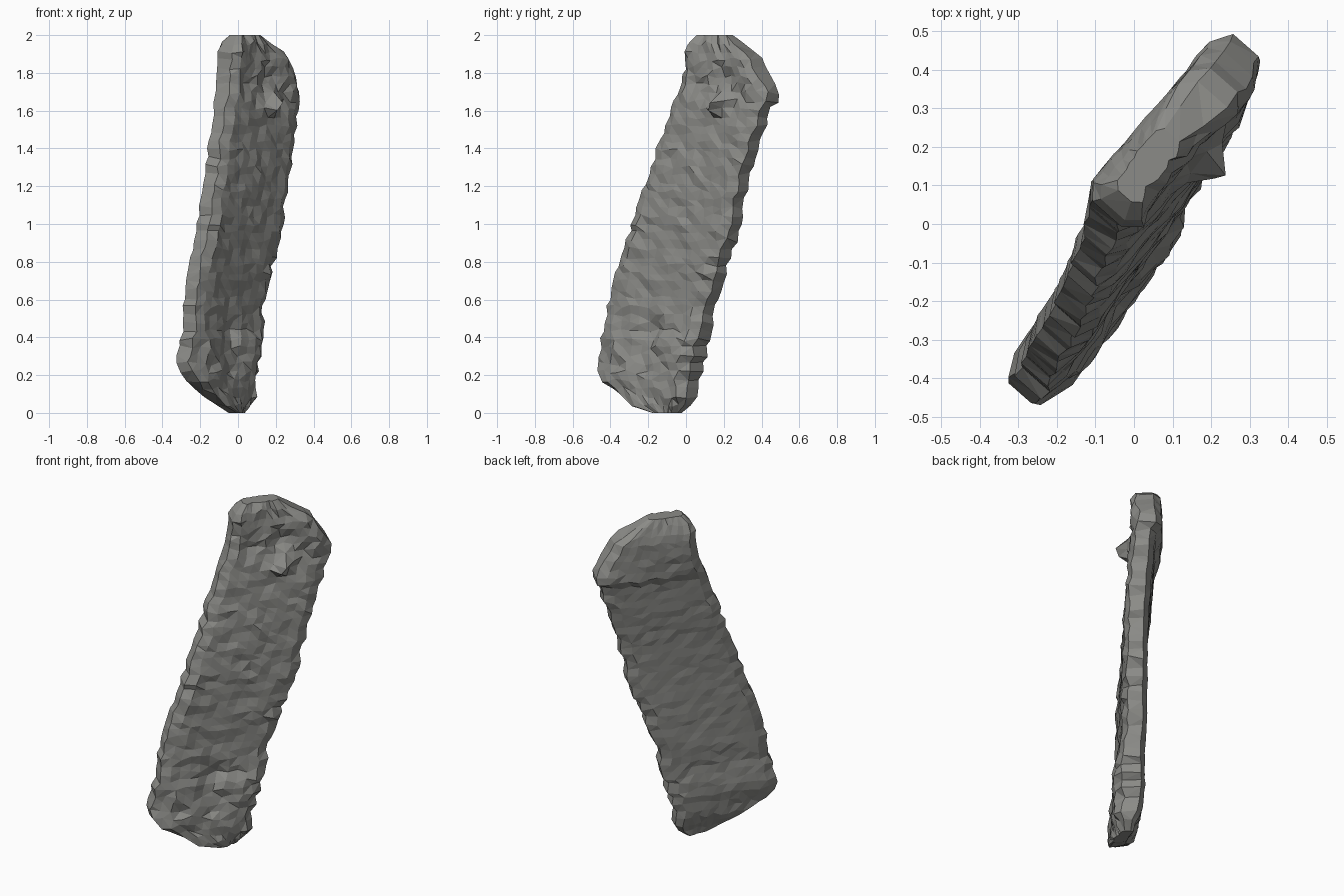
import bpy, bmesh, math, random
from mathutils import Vector, noise

if "Cube" in bpy.data.objects:
    bpy.data.objects.remove(bpy.data.objects["Cube"])

random.seed(4)
# Stone outline: height, x min, x max, y min, y max
ROWS = [
    (0.00, -.06, .06, -.20, .00), (.05, -.13, .09, -.31, .035),
    (.12, -.22, .09, -.38, .06), (.20, -.30, .09, -.485, .08),
    (.28, -.33, .10, -.47, .10), (.40, -.30, .125, -.45, .12),
    (.60, -.28, .145, -.41, .165), (.80, -.255, .195, -.36, .225),
    (1.00, -.215, .245, -.295, .29), (1.20, -.18, .27, -.225, .325),
    (1.40, -.155, .295, -.155, .38), (1.60, -.13, .325, -.095, .445),
    (1.66, -.11, .33, -.065, .485), (1.76, -.10, .32, -.02, .455),
    (1.86, -.10, .28, -.01, .40), (1.93, -.10, .22, -.01, .34),
    (2.00, -.05, .13, .04, .25)]
# Carved relief on the front: u across, z, radius, height
RELIEF = [(.56, 1.64, .06, .10), (.85, .30, .14, .05), (.30, .28, .12, .03),
          (.12, 1.91, .08, .035), (.55, 1.77, .09, -.03), (.82, 1.75, .10, .015),
          (.50, .45, .07, -.04), (.15, .48, .08, -.01), (.70, .15, .10, .02)]
COLS = 12


def outline(z):
    for a, b in zip(ROWS, ROWS[1:]):
        if z <= b[0] + 1e-6:
            t = (z - a[0]) / (b[0] - a[0])
            return [p + (q - p) * t for p, q in zip(a[1:], b[1:])]
    return ROWS[-1][1:]


def section(z):
    """Closed ring of points: front face left to right, then back face."""
    x0, x1, y0, y1 = outline(z)
    inset = .05
    d = Vector((.66, .75, 0))
    n = Vector((.75, -.66, 0))
    left = Vector((x0 + inset, y0 + inset, z)) - d * random.uniform(.012, .035)
    right = Vector((x1 - inset, y1 - inset, z)) + d * random.uniform(.015, .04)
    width = (right - left).length
    cap = min(1, .5 + min(z, 2 - z) / .1 * .5)
    ring = []
    for side in (1, -1):
        for i in range(COLS):
            u = i / (COLS - 1)
            if side < 0:
                u = 1 - u
            p = left.lerp(right, u)
            h = (.06 if side > 0 else .076) * cap
            if side < 0 and z > 1.62:
                h += .02 * cap
            elif side > 0:
                for ru, rz, r, amp in RELIEF:
                    dist = math.hypot((u - ru) * width, z - rz)
                    h += amp * math.exp(-(dist / r) ** 2 * 1.5)
            if u in (0, 1):
                h *= .62
            rough = .013 if side > 0 else .004
            if z < .5 or z > 1.6:
                rough *= 1.4
            h += rough * noise.noise(p * 17) + random.uniform(-.5, .5) * rough
            p = p + n * h * side
            # Chipped, uneven rows
            if 0 < z < 2:
                p.z += random.uniform(-.012, .012)
            ring.append(p)
    return ring


# Standing stone slab, lofted from bottom to top
bm = bmesh.new()
count = 46
rings = [[bm.verts.new(p) for p in section(2 * k / count)] for k in range(count + 1)]
size = 2 * COLS
for a, b in zip(rings, rings[1:]):
    for i in range(size):
        j = (i + 1) % size
        bm.faces.new((a[i], a[j], b[j], b[i]))
for ring in (rings[0], rings[-1]):
    for i in range(COLS - 1):
        bm.faces.new((ring[i], ring[i + 1], ring[size - 2 - i], ring[size - 1 - i]))
bmesh.ops.triangulate(bm, faces=bm.faces[:])
bmesh.ops.recalc_face_normals(bm, faces=bm.faces[:])

mesh = bpy.data.meshes.new("stone_slab")
bm.to_mesh(mesh)
bm.free()
slab = bpy.data.objects.new("stone_slab", mesh)
bpy.context.collection.objects.link(slab)

stone = bpy.data.materials.new("grey_stone")
stone.diffuse_color = (.26, .26, .245, 1)
stone.use_nodes = True
stone.node_tree.nodes["Principled BSDF"].inputs["Base Color"].default_value = stone.diffuse_color
mesh.materials.append(stone)
